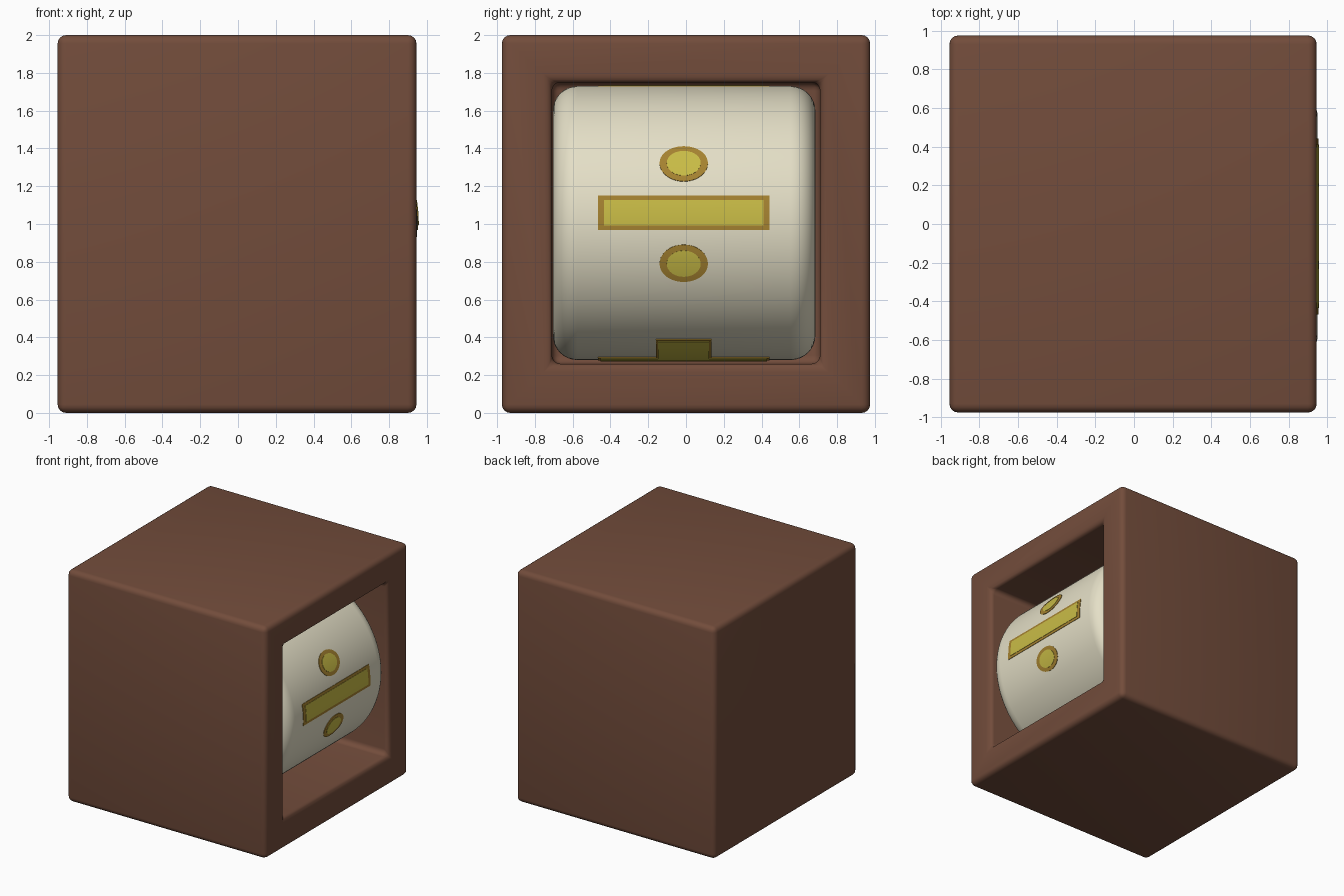
import bpy, bmesh, math
from mathutils import Matrix, Vector

if "Cube" in bpy.data.objects:
    bpy.data.objects.remove(bpy.data.objects["Cube"])

R, CX, CY, CZ = 0.725, 0.225, -0.01, 1.005   # drum radius and centre
TILT = math.radians(4.3)                      # drum is turned slightly


def material(name, rgb):
    m = bpy.data.materials.new(name)
    m.diffuse_color = (*rgb, 1)
    m.use_nodes = True
    m.node_tree.nodes["Principled BSDF"].inputs["Base Color"].default_value = m.diffuse_color
    return m


BROWN = material("brown casing", (0.17, 0.073, 0.044))
CREAM = material("cream drum", (0.78, 0.74, 0.57))
YELLOW = material("yellow symbol", (0.58, 0.50, 0.061))
GOLD = material("gold border", (0.376, 0.223, 0.03))


def finish(bm, name, mat, angle=40):
    bmesh.ops.recalc_face_normals(bm, faces=bm.faces[:])
    me = bpy.data.meshes.new(name)
    bm.to_mesh(me)
    bm.free()
    me.materials.append(mat)
    me.shade_smooth()
    me.set_sharp_from_angle(angle=math.radians(angle))
    ob = bpy.data.objects.new(name, me)
    bpy.context.collection.objects.link(ob)
    return ob


# casing: box with a deep window in its +x side, all edges rounded
bm = bmesh.new()
bmesh.ops.create_cube(bm, size=1, matrix=Matrix.Translation((-0.005, 0, 1))
                      @ Matrix.Diagonal((1.90, 1.95, 2.0, 1)))
face = max(bm.faces, key=lambda f: f.calc_center_median().x)
bmesh.ops.inset_individual(bm, faces=[face], thickness=0.2)
for v in face.verts:
    v.co.y = math.copysign(0.71, v.co.y)
    v.co.z = 1.75 if v.co.z > 1 else 0.26
back = bmesh.ops.extrude_discrete_faces(bm, faces=[face])["faces"][0]
for v in back.verts:
    v.co.x = -0.69
bm.normal_update()
sharp = [e for e in bm.edges if e.calc_face_angle(0) > 0.5]
bmesh.ops.bevel(bm, geom=sharp, offset=0.045, segments=4, profile=0.5,
                affect='EDGES', clamp_overlap=True)
finish(bm, "casing", BROWN, 50)

# drum: cylinder along y with rounded rims
bm = bmesh.new()
bmesh.ops.create_cone(bm, cap_ends=True, segments=128, radius1=R, radius2=R, depth=1.39,
                      matrix=Matrix.Translation((CX, CY, CZ)) @ Matrix.Rotation(math.pi / 2, 4, 'X'))
rims = [e for e in bm.edges if any(len(f.verts) > 4 for f in e.link_faces)]
bmesh.ops.bevel(bm, geom=rims, offset=0.13, segments=8, profile=0.5, affect='EDGES')
finish(bm, "drum", CREAM)


# outlines in drum-surface coordinates: (along y, along the arc)
def rect(w, h):
    return [(-w, -h), (w, -h), (w, h), (-w, h)]


def oval(w, h):
    return [(w * math.cos(i * math.tau / 40), h * math.sin(i * math.tau / 40)) for i in range(40)]


def cross(w, h, a, b):
    # w, h: arm reach; a, b: half thickness of upright and crossbar
    return [(a, b), (a, h), (-a, h), (-a, b), (-w, b), (-w, -b),
            (-a, -b), (-a, -h), (a, -h), (a, -b), (w, -b), (w, b)]


def turned(points):
    c = math.sqrt(0.5)
    return [((x - y) * c, (x + y) * c) for x, y in points]


def plate(name, outline, angle, shift, lift, mat):
    """Thin plate wrapped on the drum, built as rings shrinking to its middle."""
    pts = []
    for i, p in enumerate(outline):
        a, b = Vector(p), Vector(outline[(i + 1) % len(outline)])
        n = max(1, math.ceil((b - a).length / 0.03))
        pts += [a.lerp(b, k / n) for k in range(n)]
    bm = bmesh.new()

    def wrap(p, s, up):
        t = angle + (shift + p.y * s) / R
        return bm.verts.new((CX + (R + up) * math.cos(t), CY - 0.002 + p.x * s,
                             CZ + (R + up) * math.sin(t)))

    n = len(pts)
    rings = [[wrap(p, 1, -0.002) for p in pts]]
    rings += [[wrap(p, s / 10, lift) for p in pts] for s in range(10, 0, -1)]
    mid = wrap(Vector((0, 0)), 0, lift)
    for r0, r1 in zip(rings, rings[1:]):
        for i in range(n):
            j = (i + 1) % n
            bm.faces.new((r0[i], r0[j], r1[j], r1[i]))
    for i in range(n):
        bm.faces.new((rings[-1][i], rings[-1][(i + 1) % n], mid))
    finish(bm, name, mat)


def symbol(name, outer, inner, angle, shift=0.0):
    plate(name + "_border", outer, angle, shift, 0.004, GOLD)
    plate(name + "_fill", inner, angle, shift, 0.007, YELLOW)


# four symbols, a quarter turn apart: divide, minus, times, plus
bar = rect(0.455, 0.091), rect(0.422, 0.068)
dot = oval(0.128, 0.103), oval(0.09, 0.072)
symbol("divide_bar", *bar, TILT)
symbol("divide_upper_dot", *dot, TILT, 0.272)
symbol("divide_lower_dot", *dot, TILT, -0.272)
symbol("minus_bar", *bar, TILT + math.pi / 2)
symbol("times", turned(cross(0.42, 0.42, 0.1, 0.1)), turned(cross(0.39, 0.39, 0.07, 0.07)),
       TILT + math.pi)
symbol("plus", cross(0.455, 0.35, 0.148, 0.091), cross(0.44, 0.335, 0.135, 0.078),
       TILT - math.pi / 2)
